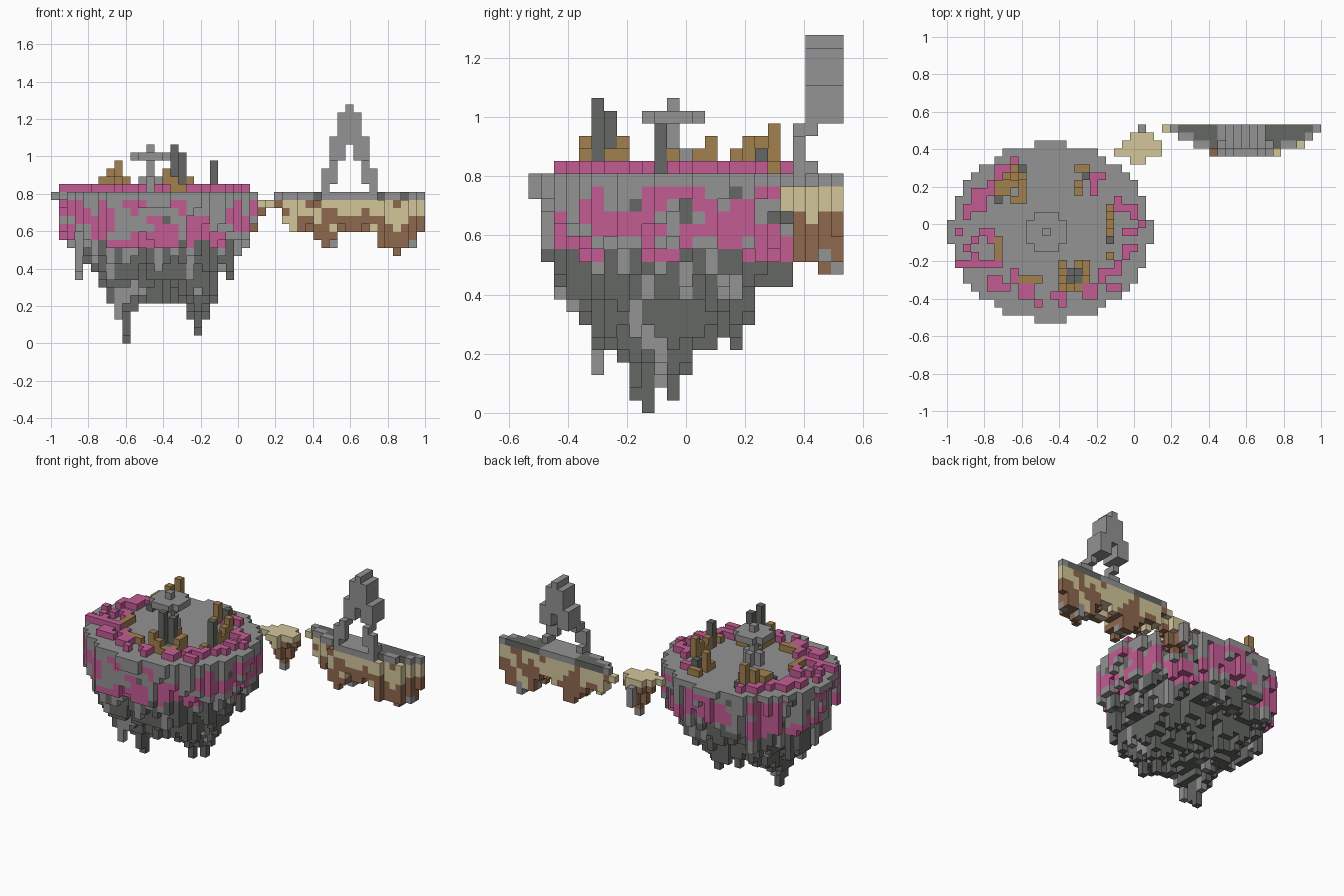
import bpy, bmesh, random
from mathutils import Vector, noise

random.seed(4)
cube = bpy.data.objects.get("Cube")
if cube:
    bpy.data.objects.remove(cube)

V = 2 / 47                      # edge of one block
ORIGIN = Vector((-1, -12.5 * V, 0))


def linear(c):
    c /= 255
    return c / 12.92 if c < 0.04 else ((c + 0.055) / 1.055) ** 2.4


PALETTE = {"stone": (147, 147, 147), "dark_stone": (100, 103, 99), "pink_flower": (195, 92, 148),
           "wood": (161, 128, 79), "sand": (212, 198, 154), "dirt": (143, 104, 79)}
NAMES = list(PALETTE)
MATERIALS = []
for name, rgb in PALETTE.items():
    mat = bpy.data.materials.new(name)
    mat.use_nodes = True
    colour = [linear(c) for c in rgb] + [1]
    mat.diffuse_color = colour
    shader = mat.node_tree.nodes["Principled BSDF"]
    shader.inputs["Base Color"].default_value = colour
    shader.inputs["Roughness"].default_value = 0.9
    MATERIALS.append(mat)

parts = {}                      # part name -> {cell: colour}


def put(part, i, j, k, colour):
    parts.setdefault(part, {})[(i, j, k)] = colour


def stack(part, i, j, low, high, colour):
    for k in range(low, high):
        put(part, i, j, k, colour)


def patch(i, j, k, scale=0.37):
    return noise.noise(Vector((i, j, k)) * scale + Vector((0.3, 0.7, 0.1)))


# Main island: hanging columns bounded by its front and side outlines
ACROSS = [18, 13, 12, 8, 10, 9, 7, 5, 3, 0, 4, 5, 5, 5, 5, 5, 5, 3, 1, 3, 5, 9, 8, 11, 13, 15]
DEEP = [17, 12, 8, 8, 7, 3, 5, 4, 1, 0, 2, 1, 2, 5, 5, 6, 5, 7, 10, 10, 10, 12, 14]
SPIKES = [(9, 9, 0), (9, 8, 1), (18, 11, 1), (18, 8, 2), (8, 5, 3), (12, 12, 4)]
for i, edge_x in enumerate(ACROSS):
    for j, edge_y in enumerate(DEEP):
        r = (((i - 12.5) / 12.6) ** 2 + ((j - 11) / 11.2) ** 2) ** 0.5
        if r > 1:
            continue
        if r > 0.92:
            base = random.choice((18, 17, 17, 16, 13, 10))
        else:
            base = 5.5 + 9.5 * r ** 3 + random.choice((-3, -2, -1, 0, 1, 2, 3))
        for si, sj, tip in SPIKES:
            base = min(base, tip + 2.2 * ((i - si) ** 2 + (j - sj) ** 2) ** 0.5)
        bottom = min(18, max(edge_x, edge_y, round(base)))
        pale = random.random() < (0.5 if r > 0.8 else 0.13) or (i, j) == (8, 5)
        for k in range(bottom, 19):
            if k >= 18:
                colour = "stone"
            elif k >= 12 and patch(i, j, k) > (-0.06 if k < 15 else 0.03) and r > 0.6:
                colour = "pink_flower"
            elif k >= 13:
                colour = "stone" if random.random() < 0.9 else "dark_stone"
            else:
                colour = "stone" if pale else "dark_stone"
            put("main_island", i, j, k, colour)

# Flower ring: loose blocks round the rim, listed row by row
FLOWERS = {20: [8], 19: [6, 7], 18: [6, 18, 19], 17: [5, 18], 16: [3, 4, 5, 18], 15: [3, 4, 21],
           14: [2, 3, 4, 21, 22, 23], 13: [2, 23], 12: [24], 11: [1, 4, 5, 22, 23], 10: [3, 5],
           9: [2, 22, 23], 8: [3, 22], 7: [1, 2, 3, 4, 5, 6, 21], 6: [8, 19, 20, 21],
           5: [5, 6, 8, 19], 4: [5, 6, 7, 9, 10, 17, 18, 20, 21], 3: [9, 10, 13, 14, 17, 18],
           2: [11, 14]}
for j, row in FLOWERS.items():
    for i in row:
        put("flower_ring", i, j, 19, "pink_flower")

# Ruins: clusters of wooden posts around darker pillars, some of them tall
CLUSTERS = [(6, 9, 15, 19), (16, 17, 16, 19), (14, 17, 4, 7),
            (9, 11, 5, 5), (6, 6, 8, 10), (20, 20, 8, 14)]
TALL = {(14, 4): 3, (16, 7): 3, (20, 10): 4, (20, 14): 3, (6, 18): 3, (7, 18): 3, (8, 19): 4,
        (16, 17): 3, (15, 5): 6, (16, 6): 5}
for i0, i1, j0, j1 in CLUSTERS:
    for i in range(i0, i1 + 1):
        for j in range(j0, j1 + 1):
            if i in FLOWERS.get(j, []) or ((i, j) not in TALL and random.random() < 0.22):
                continue
            top = 19 + TALL.get((i, j), random.choice((1, 1, 2)))
            inner = i0 < i < i1 and j0 < j < j1
            if inner and (j < 8 or random.random() < 0.3) or random.random() < 0.1:
                stack("dark_pillars", i, j, 19, top, "dark_stone")
            else:
                stack("wooden_posts", i, j, 19, top, "wood")

# Central fountain: stem, foot, bowl and finial
for di in range(-2, 3):
    for dj in range(-2, 3):
        reach = abs(di) + abs(dj)
        if reach < 4:
            put("fountain", 12 + di, 11 + dj, 23, "stone")
        if reach < 2:
            stack("fountain", 12 + di, 11 + dj, 19, 21, "stone")
stack("fountain", 12, 11, 19, 25, "stone")

# Stepping islet between the two islands
for j, first, last in ((20, 23, 24), (21, 21, 26), (22, 22, 26), (23, 23, 25)):
    for i in range(first, last + 1):
        away = abs(i - 24) + abs(j - 22)
        put("stepping_islet", i, j, 17, "sand")
        for k in range(12 + 2 * away, 17):
            colour = "stone" if k < 13 else "sand" if k == 16 and patch(i, j, k) > 0 else "dirt"
            put("stepping_islet", i, j, k, colour)
stack("stepping_islet", 24, 24, 14, 17, "stone")

# Gate island: flat back, curved front, ragged earth underside, unpaved ledges
UNDER = [17, 15, 14, 14, 14, 13, 12, 12, 14, 14, 14, 14, 14, 12, 12, 11, 12, 12, 14]
ROWS = {24: (28, 46), 23: (29, 45), 22: (31, 44), 21: (33, 41)}
LEDGES = {(33, 21): "dirt", (41, 21): "sand", (44, 22): "sand"}
for j, (first, last) in ROWS.items():
    for i in range(first, last + 1):
        front = j == 21 or not ROWS[j - 1][0] <= i <= ROWS[j - 1][1]
        for k in range(min(17, UNDER[i - 28] + random.choice((0, 0, 1))), 18):
            if k < 13 and random.random() < 0.35:
                colour = "stone"
            elif k == 17:
                colour = "sand" if random.random() < 0.85 else "dirt"
            else:
                colour = "sand" if patch(i, j, k, 0.61) + (k - 15.4) * 0.15 > 0 else "dirt"
            put("gate_island", i, j, k, colour)
        if (i, j) in LEDGES:
            put("gate_island", i, j, 17, LEDGES[i, j])
        else:
            put("gate_island", i, j, 18, "stone" if front or 33 < i < 40 else "dark_stone")
put("gate_island", 27, 24, 17, "sand")

# Pointed stone arch on thin forward legs, mirrored about its middle column
ARCH = [(0, 25, 30, 22, 24), (1, 23, 29, 22, 24), (2, 23, 26, 22, 24),
        (2, 22, 23, 22, 22), (2, 20, 23, 21, 21), (3, 19, 22, 21, 21), (3, 19, 20, 22, 22)]
for off, low, high, front, back in ARCH:
    for i in {37 - off, 37 + off}:
        for j in range(front, back + 1):
            stack("stone_arch", i, j, low, high, "stone")

# Build the outer block faces of each part
SIDES = [Vector(d) for d in ((1, 0, 0), (-1, 0, 0), (0, 1, 0), (0, -1, 0), (0, 0, 1), (0, 0, -1))]
filled = {cell for cells in parts.values() for cell in cells}


def build(name, cells):
    bm = bmesh.new()
    corners = {}

    def corner(p):
        key = tuple(round(c) for c in p)
        if key not in corners:
            corners[key] = bm.verts.new(ORIGIN + Vector(key) * V)
        return corners[key]

    for cell, colour in cells.items():
        for n in SIDES:
            if tuple(int(c + s) for c, s in zip(cell, n)) in filled:
                continue
            u = Vector((n.y, n.z, n.x))
            w = n.cross(u)
            centre = Vector(cell) + Vector((0.5, 0.5, 0.5)) + n / 2
            quad = [corner(centre + (a * u + b * w) / 2)
                    for a, b in ((-1, -1), (1, -1), (1, 1), (-1, 1))]
            bm.faces.new(quad).material_index = NAMES.index(colour)
    mesh = bpy.data.meshes.new(name)
    bm.to_mesh(mesh)
    bm.free()
    for mat in MATERIALS:
        mesh.materials.append(mat)
    bpy.context.collection.objects.link(bpy.data.objects.new(name, mesh))


for part_name, part_cells in parts.items():
    build(part_name, part_cells)
